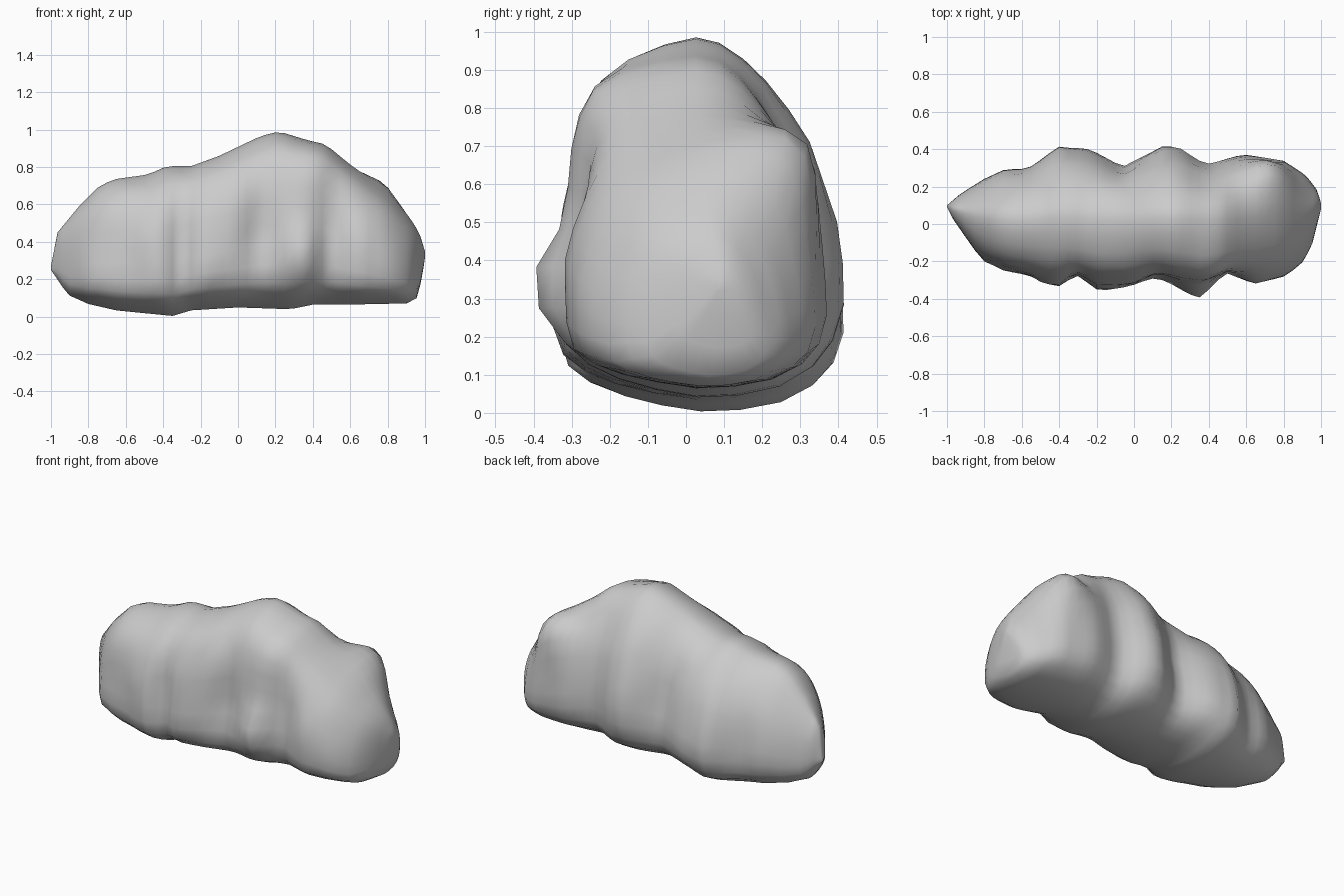
import bpy, bmesh, math
from mathutils import Vector, noise

if "Cube" in bpy.data.objects:
    bpy.data.objects.remove(bpy.data.objects["Cube"])

# Silhouettes read along x: (x, value)
TOP = [(-1, .27), (-.965, .45), (-.85, .59), (-.74, .7), (-.66, .735), (-.48, .76), (-.38, .805),
       (-.25, .805), (-.1, .86), (.12, .965), (.22, .99), (.38, .94), (.47, .92), (.6, .81),
       (.7, .73), (.8, .65), (.92, .51), (.97, .43), (1, .33)]
BOTTOM = [(-1, .25), (-.91, .115), (-.8, .065), (-.65, .03), (-.35, .0), (-.25, .03), (0, .045),
          (.28, .035), (.4, .06), (.9, .06), (.96, .09), (.985, .2), (1, .3)]
FRONT = [(-1, .09), (-.97, .03), (-.81, -.2), (-.7, -.25), (-.57, -.27), (-.48, -.32), (-.4, -.33),
         (-.31, -.275), (-.19, -.35), (0, -.33), (.12, -.29), (.25, -.33), (.36, -.33), (.5, -.26),
         (.64, -.32), (.8, -.28), (.89, -.22), (.95, -.12), (.98, .0), (1, .08)]
BACK = [(-1, .1), (-.93, .16), (-.8, .24), (-.7, .285), (-.57, .3), (-.4, .41), (-.23, .39),
        (-.06, .31), (.15, .41), (.24, .41), (.38, .315), (.58, .37), (.8, .34), (.92, .26),
        (.98, .18), (1, .11)]

# Rounded cross-section, sloping in towards the ridge: (across -1..1, height 0..1)
SECTION = [(0, .005), (-.3, .025), (-.58, .055), (-.8, .095), (-.95, .15), (-1, .25), (-1, .37),
           (-.99, .48), (-.95, .6), (-.89, .71), (-.8, .8), (-.67, .88), (-.48, .94), (-.24, .98),
           (0, 1), (.18, .985), (.35, .94), (.5, .88), (.65, .8), (.78, .71), (.88, .61), (.95, .49),
           (.99, .37), (1, .26), (.95, .16), (.83, .09), (.6, .035), (.3, .01)]

# Local lumps and dents: centre, radius, push
LUMPS = [((.35, -.34, .33), .1, (0, -.085, 0)),
         ((.42, -.22, .84), .15, (0, -.05, .02)),
         ((.75, .25, .62), .17, (.01, .09, .12)),
         ((.92, .1, .3), .25, (.0, 0, .02)),
         ((.16, -.28, .45), .14, (0, .03, 0)),
         ((-.75, -.25, .35), .12, (0, .02, 0)),
         ((-.05, .33, .5), .14, (0, -.02, 0))]


def read(profile, x):
    for (x0, v0), (x1, v1) in zip(profile, profile[1:]):
        if x <= x1:
            return v0 + (v1 - v0) * (x - x0) / (x1 - x0)
    return profile[-1][1]


def side(profile, x, v):
    """Side profile whose ribs fade out towards the ridge and the underside."""
    reach = min(.2, 1 - abs(x))
    calm = sum(read(profile, x + reach * k / 4) for k in range(-4, 5)) / 9
    if v < .2:
        keep = .35 + 3.25 * v
    else:
        keep = min(1, max(.3, 1 - 1.6 * (v - .5)))
    return calm + (read(profile, x) - calm) * keep


def surface_point(x, u, v):
    low, high = read(BOTTOM, x), read(TOP, x)
    front, back = side(FRONT, x, v), side(BACK, x, v)
    p = Vector((x, (front + back) / 2 + u * (back - front) / 2, low + v * (high - low)))
    q = p.copy()
    for centre, radius, push in LUMPS:
        d = (p - Vector(centre)).length / radius
        q += Vector(push) * math.exp(-d * d)
    # faint unevenness, fading to the tips and the underside
    q.y += .015 * noise.noise(p * 6) * (1 - x * x) * min(1, v * 4)
    return q


# Boulder: loft of sections, closer together at both ends
stations = [-1, -.99, -.965, -.935] + [-.9 + .05 * i for i in range(37)] + [.93, .955, .975, .99, 1]
bm = bmesh.new()
rings = [[bm.verts.new(surface_point(x, u, v)) for u, v in SECTION] for x in stations]
n = len(SECTION)
for a, b in zip(rings, rings[1:]):
    for i in range(n):
        j = (i + 1) % n
        bm.faces.new((a[i], a[j], b[j], b[i]))
bm.faces.new(rings[0])
bm.faces.new(rings[-1])
bmesh.ops.recalc_face_normals(bm, faces=bm.faces)
for face in bm.faces:
    face.smooth = True
mesh = bpy.data.meshes.new("boulder")
bm.to_mesh(mesh)
bm.free()
boulder = bpy.data.objects.new("boulder", mesh)
bpy.context.collection.objects.link(boulder)
